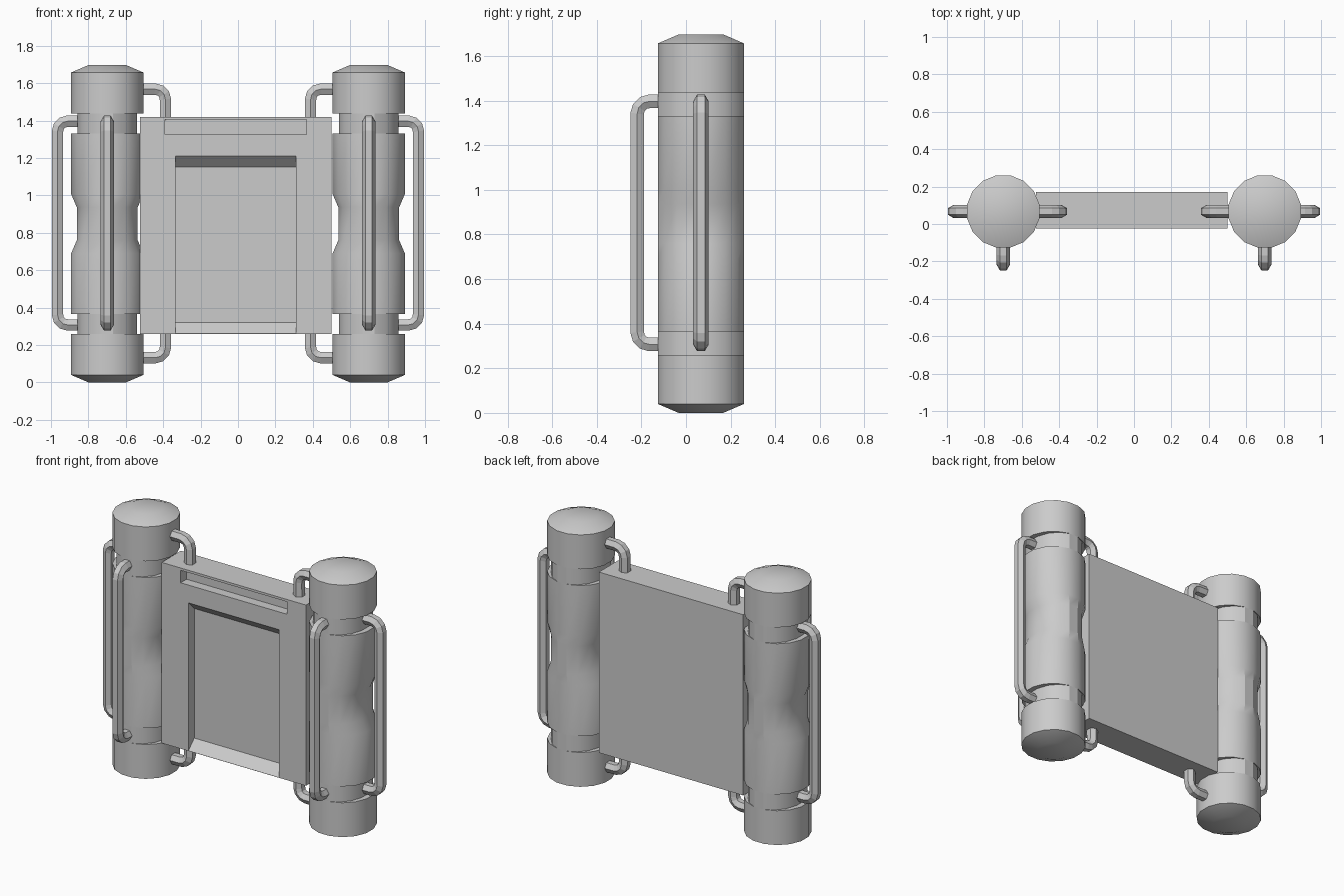
import bpy, bmesh, math
from mathutils import Vector

if "Cube" in bpy.data.objects:
    bpy.data.objects.remove(bpy.data.objects["Cube"])

YC = 0.067  # common depth of columns and handles


def mesh_object(name, bm):
    bmesh.ops.recalc_face_normals(bm, faces=bm.faces)
    me = bpy.data.meshes.new(name)
    bm.to_mesh(me)
    bm.free()
    ob = bpy.data.objects.new(name, me)
    bpy.context.collection.objects.link(ob)
    return ob


def prism(name, profile, x0, x1):
    """Extrude a (y, z) profile along x."""
    bm = bmesh.new()
    a = [bm.verts.new((x0, y, z)) for y, z in profile]
    b = [bm.verts.new((x1, y, z)) for y, z in profile]
    n = len(profile)
    bm.faces.new(a)
    bm.faces.new(b)
    for i in range(n):
        j = (i + 1) % n
        bm.faces.new((a[i], a[j], b[j], b[i]))
    return mesh_object(name, bm)


def box(name, x0, x1, y0, y1, z0, z1):
    return prism(name, [(y0, z0), (y1, z0), (y1, z1), (y0, z1)], x0, x1)


def column(name, xc, sides=16):
    """Stacked rings; waist and grooves are squeezed only in x."""
    half = [(0.0, 0.10, 0.10), (0.04, 0.193, 0.193), (0.26, 0.193, 0.193),
            (0.26, 0.16, 0.193), (0.365, 0.16, 0.193), (0.365, 0.193, 0.193),
            (0.69, 0.193, 0.193), (0.76, 0.163, 0.193)]
    rings = half + [(1.697 - z, rx, ry) for z, rx, ry in reversed(half)]
    k = 1 / math.cos(math.pi / sides)
    bm = bmesh.new()
    loops = []
    for z, rx, ry in rings:
        loop = []
        for i in range(sides):
            t = 2 * math.pi * (i + 0.5) / sides
            loop.append(bm.verts.new((xc + rx * k * math.cos(t),
                                      YC + ry * k * math.sin(t), z)))
        loops.append(loop)
    for a, b in zip(loops, loops[1:]):
        for i in range(sides):
            j = (i + 1) % sides
            bm.faces.new((a[i], a[j], b[j], b[i]))
    bm.faces.new(loops[0])
    bm.faces.new(loops[-1])
    ob = mesh_object(name, bm)
    bpy.ops.object.select_all(action='DESELECT')
    ob.select_set(True)
    bpy.context.view_layer.objects.active = ob
    bpy.ops.object.shade_smooth_by_angle(angle=math.radians(24))
    return ob


def tube(name, pts, bend=0.055, radius=0.035):
    """Six-sided bar along a path with rounded corners."""
    pts = [Vector(p) for p in pts]
    path = [pts[0]]
    for p, c, q in zip(pts, pts[1:], pts[2:]):
        s = c + (p - c).normalized() * bend
        e = c + (q - c).normalized() * bend
        o = s + e - c
        for i in range(4):
            t = i / 3 * math.pi / 2
            path.append(o + (s - o) * math.cos(t) + (e - o) * math.sin(t))
    path.append(pts[-1])
    cu = bpy.data.curves.new(name, 'CURVE')
    cu.dimensions = '3D'
    cu.bevel_depth = radius
    cu.bevel_resolution = 1
    cu.use_fill_caps = True
    sp = cu.splines.new('POLY')
    sp.points.add(len(path) - 1)
    for point, co in zip(sp.points, path):
        point.co = (*co, 1)
    sp.use_smooth = False
    ob = bpy.data.objects.new(name, cu)
    bpy.context.collection.objects.link(ob)
    return ob


# Central panel with a sloped front recess and an upper slot
panel = box("panel", -0.525, 0.50, -0.025, 0.17, 0.26, 1.42)
recess = prism("recess_cutter", [(-0.085, 0.202), (0.035, 0.32),
                                 (0.035, 1.152), (-0.085, 1.27)], -0.335, 0.31)
slot = box("slot_cutter", -0.39, 0.365, -0.1, 0.035, 1.325, 1.405)
for cutter in (recess, slot):
    mod = panel.modifiers.new(cutter.name, 'BOOLEAN')
    mod.operation = 'DIFFERENCE'
    mod.solver = 'EXACT'
    mod.object = cutter
    cutter.hide_render = True
    cutter.hide_set(True)

for side, s in (("left", -1), ("right", 1)):
    xc = s * 0.699
    column(side + "_column", xc)
    # Long handles on the outer side and the front
    lo, hi = 0.307, 1.397
    xo, yf = s * 0.965, -0.219
    tube(side + "_outer_handle", [(s * 0.80, YC, hi), (xo, YC, hi),
                                  (xo, YC, lo), (s * 0.80, YC, lo)])
    tube(side + "_front_handle", [(xc, -0.05, hi), (xc, yf, hi),
                                  (xc, yf, lo), (xc, -0.05, lo)])
    # Short elbows joining column and panel
    xi = s * 0.388
    tube(side + "_top_elbow", [(s * 0.58, YC, 1.568), (xi, YC, 1.568), (xi, YC, 1.40)])
    tube(side + "_bottom_elbow", [(s * 0.58, YC, 0.132), (xi, YC, 0.132), (xi, YC, 0.28)])
